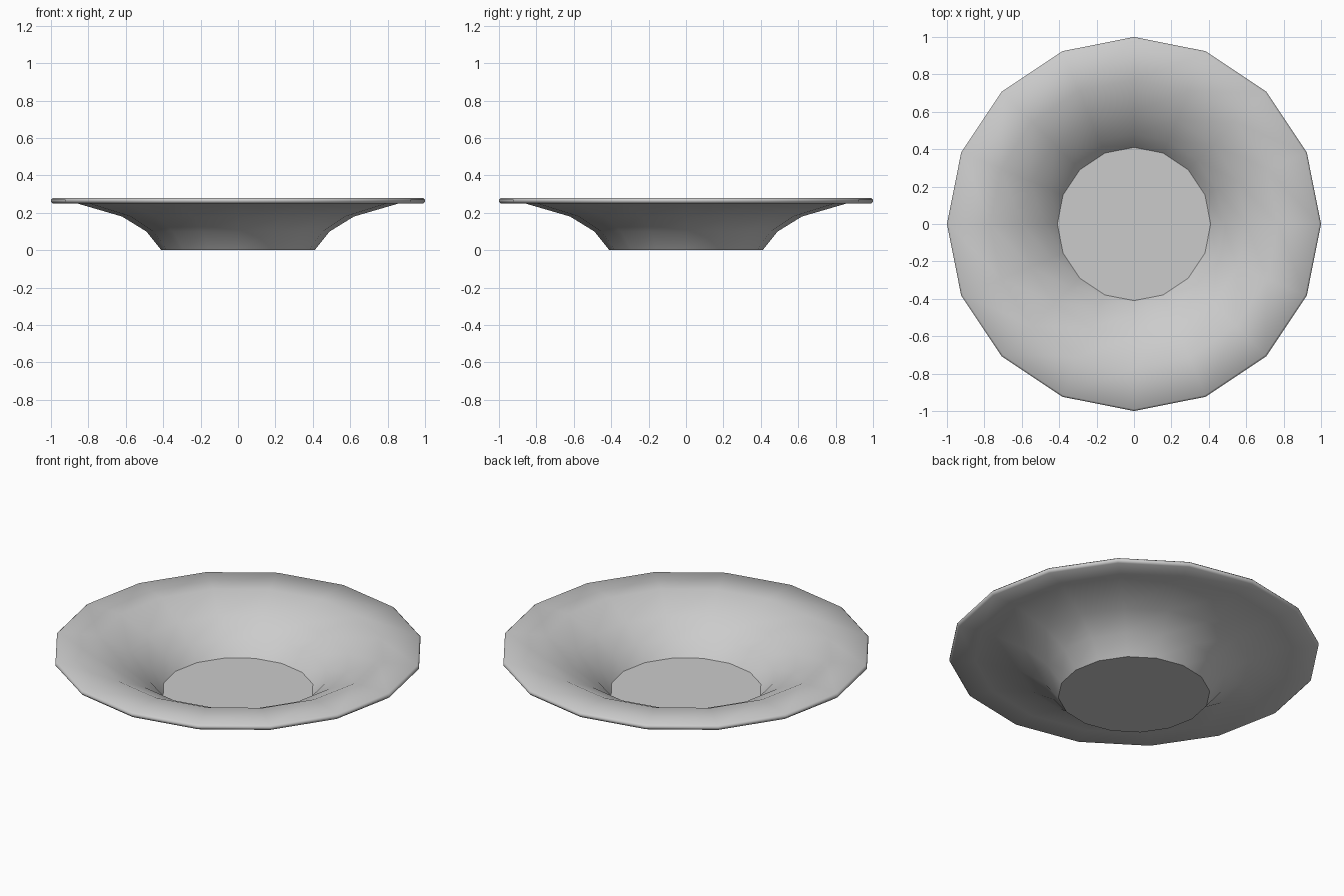
import bpy, bmesh, math

if "Cube" in bpy.data.objects:
    bpy.data.objects.remove(bpy.data.objects["Cube"])

SIDES = 16
# Closed wall profile (radius, height): underside, rim, then inside of the bowl
profile = [(0.41, 0.0), (0.49, 0.10), (0.62, 0.18), (0.86, 0.25), (0.99, 0.25),
           (1.0, 0.26), (1.0, 0.27), (0.99, 0.28), (0.77, 0.28), (0.60, 0.20),
           (0.48, 0.12), (0.41, 0.035)]

bm = bmesh.new()
rings = []
for r, z in profile:
    rings.append([bm.verts.new((r * math.cos(2 * math.pi * i / SIDES),
                                r * math.sin(2 * math.pi * i / SIDES), z))
                  for i in range(SIDES)])

# Wall faces between neighbouring rings
for a, b in zip(rings, rings[1:]):
    for i in range(SIDES):
        j = (i + 1) % SIDES
        bm.faces.new((a[i], a[j], b[j], b[i]))

# Flat foot and flat bowl floor
bm.faces.new(rings[0][::-1])
bm.faces.new(rings[-1])
bmesh.ops.recalc_face_normals(bm, faces=bm.faces)

mesh = bpy.data.meshes.new("plate")
bm.to_mesh(mesh)
bm.free()
plate = bpy.data.objects.new("plate", mesh)
bpy.context.collection.objects.link(plate)

# Smooth walls with crisp floor and foot edges
bpy.context.view_layer.objects.active = plate
plate.select_set(True)
bpy.ops.object.shade_smooth_by_angle(angle=math.radians(48))
